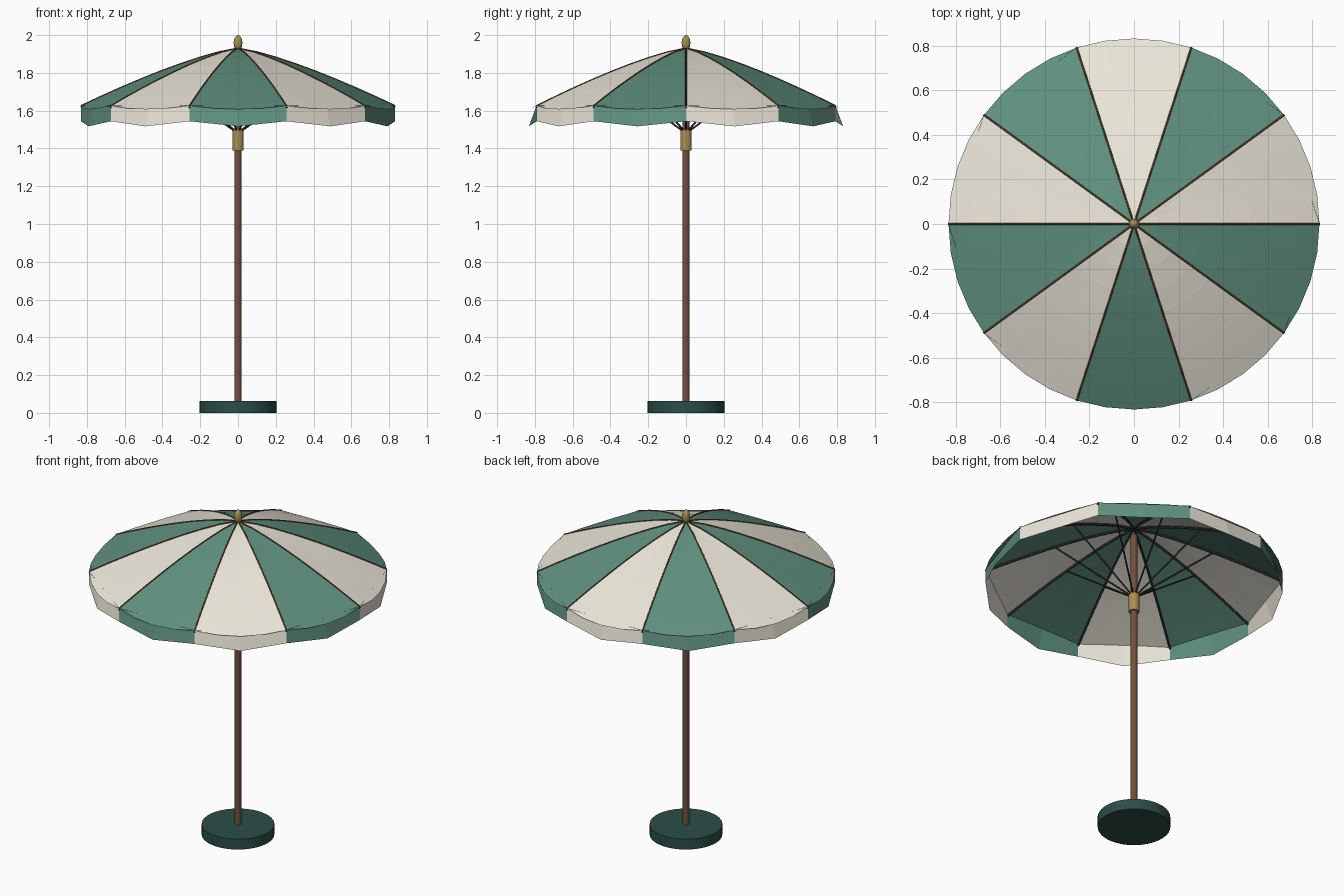
import bpy, bmesh
from math import sin, cos, pi, tau

if "Cube" in bpy.data.objects:
    bpy.data.objects.remove(bpy.data.objects["Cube"])

N, R, APEX, DROP = 10, 0.832, 1.93, 0.305
SEGS, RINGS = 4, 8


def material(name, rgb):
    m = bpy.data.materials.new(name)
    m.diffuse_color = (*rgb, 1)
    m.use_nodes = True
    m.node_tree.nodes["Principled BSDF"].inputs["Base Color"].default_value = m.diffuse_color
    return m


CREAM = material("cream_fabric", (0.83, 0.79, 0.69))
GREEN = material("green_fabric", (0.115, 0.28, 0.215))
BASE = material("dark_green_base", (0.025, 0.075, 0.062))
WOOD = material("wood", (0.17, 0.08, 0.045))
TRIM = material("brown_piping", (0.13, 0.065, 0.025))
BRASS = material("brass", (0.42, 0.27, 0.085))
METAL = material("dark_metal", (0.02, 0.027, 0.032))


def polar(r, a, z):
    return (r * cos(a), r * sin(a), z)


def rib_z(t):
    return APEX - DROP * t ** 1.3


def mesh_object(name, bm, mats):
    me = bpy.data.meshes.new(name)
    bm.to_mesh(me)
    bm.free()
    ob = bpy.data.objects.new(name, me)
    bpy.context.collection.objects.link(ob)
    for m in mats:
        me.materials.append(m)
    return ob


def smooth(ob):
    bpy.ops.object.select_all(action='DESELECT')
    ob.select_set(True)
    bpy.context.view_layer.objects.active = ob
    bpy.ops.object.shade_smooth_by_angle()


def cylinder(name, r, z0, z1, mat, sides=32):
    bpy.ops.mesh.primitive_cylinder_add(vertices=sides, radius=r, depth=z1 - z0,
                                        location=(0, 0, (z0 + z1) / 2))
    ob = bpy.context.object
    ob.name = name
    ob.data.materials.append(mat)
    smooth(ob)
    return ob


def rods(name, paths, radius, mat):
    """All rods of one kind as bevelled polylines, turned into a mesh."""
    cu = bpy.data.curves.new(name, 'CURVE')
    cu.dimensions = '3D'
    cu.bevel_depth, cu.bevel_resolution, cu.use_fill_caps = radius, 1, True
    for path in paths:
        sp = cu.splines.new('POLY')
        sp.points.add(len(path) - 1)
        for p, co in zip(sp.points, path):
            p.co = (*co, 1)
    cu.materials.append(mat)
    ob = bpy.data.objects.new(name, cu)
    bpy.context.collection.objects.link(ob)
    bpy.ops.object.select_all(action='DESELECT')
    ob.select_set(True)
    bpy.context.view_layer.objects.active = ob
    bpy.ops.object.convert(target='MESH')


# Canopy panels, sagging slightly between the ribs
bm = bmesh.new()
for k in range(N):
    def ring(i):
        t = i / RINGS
        return [bm.verts.new(polar(R * t, tau * (k + j / SEGS) / N,
                                   rib_z(t) - 0.018 * t * sin(pi * j / SEGS)))
                for j in range(SEGS + 1)]
    tip = bm.verts.new((0, 0, APEX))
    inner = None
    for i in range(1, RINGS + 1):
        outer = ring(i)
        for j in range(SEGS):
            if inner:
                f = bm.faces.new((inner[j], outer[j], outer[j + 1], inner[j + 1]))
            else:
                f = bm.faces.new((tip, outer[j], outer[j + 1]))
            f.material_index = k % 2
        inner = outer
mesh_object("canopy", bm, (CREAM, GREEN))

# Valance: straight top edge, bottom scalloped down and outwards
bm = bmesh.new()
for k in range(N):
    a = [tau * (k + s) / N for s in (0, 0.5, 1)]
    top = [bm.verts.new(polar(R * c, x, 1.627)) for c, x in zip((1, cos(pi / N), 1), a)]
    low = [bm.verts.new(polar(R, x, z)) for x, z in zip(a, (1.544, 1.517, 1.544))]
    for j in range(2):
        f = bm.faces.new((top[j], low[j], low[j + 1], top[j + 1]))
        f.material_index = k % 2
mesh_object("valance", bm, (CREAM, GREEN))

# Seam piping above, ribs below, stretchers from the runner to the ribs
angles = [tau * k / N for k in range(N)]
steps = [i / RINGS for i in range(RINGS + 1)]
rods("seam_piping", [[polar(R * t, a, rib_z(t) + 0.001) for t in steps] for a in angles],
     0.004, TRIM)
rods("ribs", [[polar(R * max(t, 0.01), a, rib_z(t) - 0.009) for t in steps] for a in angles],
     0.006, METAL)
rods("stretchers", [[polar(0.022, a, 1.495), polar(0.44, a, rib_z(0.44 / R) - 0.012)]
                    for a in angles], 0.005, METAL)

# Pole, runner and weighted base
cylinder("pole", 0.019, 0.05, 1.88, WOOD, 24)
cylinder("runner", 0.03, 1.388, 1.505, BRASS, 24)
cylinder("base", 0.203, 0, 0.064, BASE, 48)

# Finial
bpy.ops.mesh.primitive_uv_sphere_add(segments=20, ring_count=12, radius=1,
                                     location=(0, 0, 1.959))
finial = bpy.context.object
finial.name = "finial"
finial.scale = (0.023, 0.023, 0.041)
finial.data.materials.append(BRASS)
smooth(finial)
